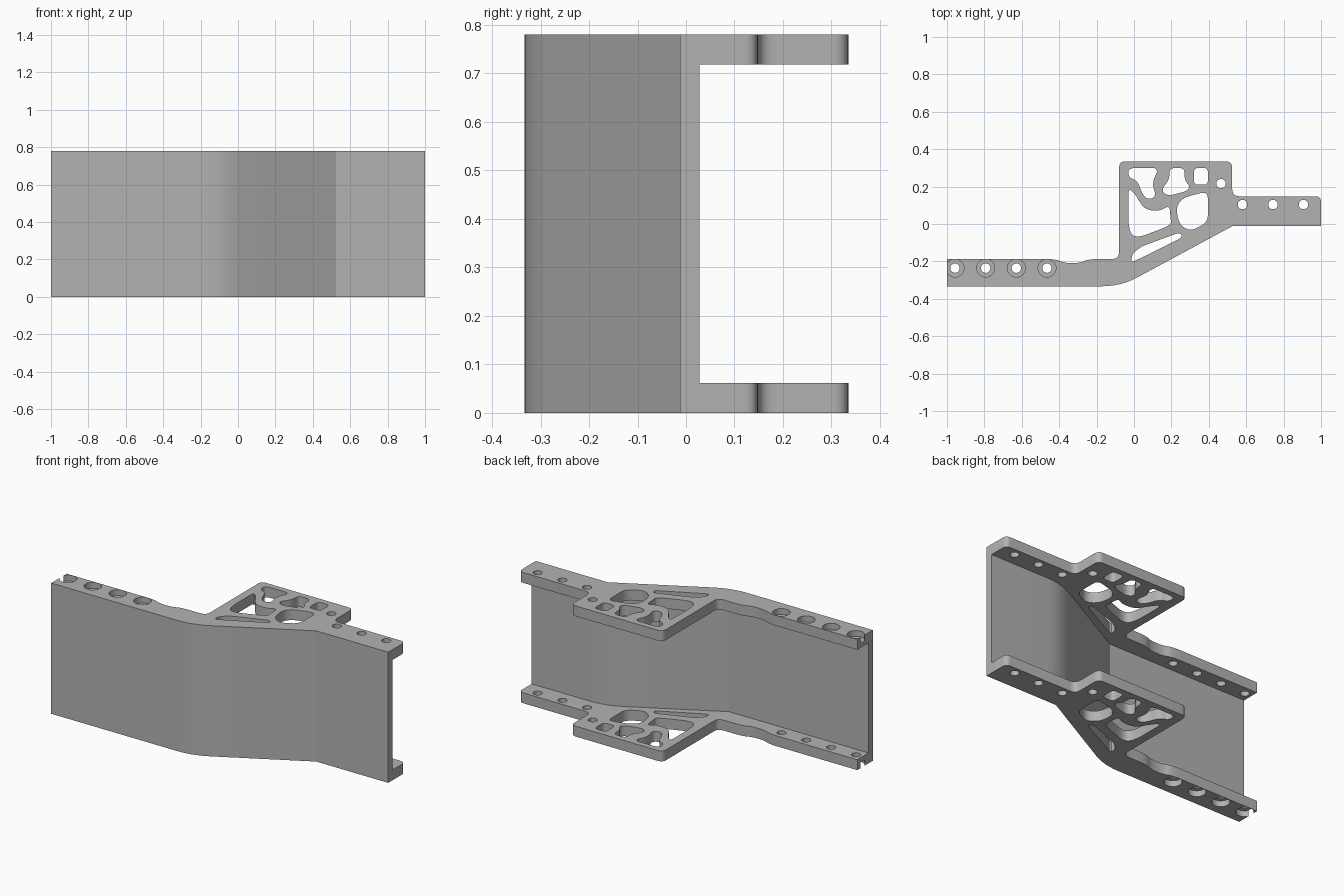
import bpy, bmesh, math
from mathutils import Vector

cube = bpy.data.objects.get("Cube")
if cube:
    bpy.data.objects.remove(cube)

H, FLANGE, BORE = 0.78, 0.062, 0.035

metal = bpy.data.materials.new("plain grey")
metal.use_nodes = True
metal.diffuse_color = (0.45, 0.45, 0.45, 1)
metal.node_tree.nodes["Principled BSDF"].inputs["Base Color"].default_value = (0.45, 0.45, 0.45, 1)


def rounded(points, radius=0.0, steps=6):
    """Closed outline with softened corners; a third value overrides the radius."""
    out = []
    n = len(points)
    for i, p in enumerate(points):
        r = p[2] if len(p) > 2 else radius
        c = Vector(p[:2])
        a, b = Vector(points[i - 1][:2]) - c, Vector(points[(i + 1) % n][:2]) - c
        if r == 0:
            out.append(c)
            continue
        s = c + a.normalized() * min(r, 0.48 * a.length)
        e = c + b.normalized() * min(r, 0.48 * b.length)
        for k in range(steps + 1):
            t = k / steps
            out.append(s * (1 - t) ** 2 + c * 2 * t * (1 - t) + e * t * t)
    return out


def circle(x, y, r, n=32):
    return [Vector((x + r * math.cos(math.tau * i / n), y + r * math.sin(math.tau * i / n)))
            for i in range(n)]


def prisms(name, items):
    """One object made of upright prisms: (outline, bottom, top)."""
    bm = bmesh.new()
    for outline, z0, z1 in items:
        low = [bm.verts.new((p.x, p.y, z0)) for p in outline]
        face = bm.faces.new(low)
        top = bmesh.ops.extrude_face_region(bm, geom=[face])["geom"]
        bmesh.ops.translate(bm, vec=(0, 0, z1 - z0),
                            verts=[v for v in top if isinstance(v, bmesh.types.BMVert)])
    bmesh.ops.recalc_face_normals(bm, faces=bm.faces)
    mesh = bpy.data.meshes.new(name)
    bm.to_mesh(mesh)
    bm.free()
    mesh.materials.append(metal)
    obj = bpy.data.objects.new(name, mesh)
    bpy.context.collection.objects.link(obj)
    return obj


# Stepped bracket outline
outline = rounded([
    (-1, -.333), (-.07, -.333, .1), (.525, -.012), (1, -.012), (1, .148, .03),
    (.525, .148, .04), (.525, .335, .035), (-.08, .335, .035), (-.08, -.187, .04),
    (-.24, -.187, .06), (-.29, -.209, .06), (-.37, -.209, .06), (-.42, -.187, .06),
    (-1, -.187)])
bracket = prisms("bracket", [(outline, 0, H)])

# Open space behind the front wall, between the two flanges
space = rounded([(-1.2, -.293), (-.08, -.293), (.515, .028, .1), (1.2, .028),
                 (1.2, .6), (-1.2, .6)])
pocket = prisms("pocket_cutter", [(space, FLANGE, H - FLANGE)])

# Lightening windows between curved ribs
windows = [
    rounded([(-.03, .30), (.135, .30), (.095, .22), (.12, .145), (.07, .13),
             (.04, .17), (.02, .23), (-.03, .25)], .04),
    rounded([(.19, .30), (.27, .30), (.27, .235), (.30, .20), (.28, .175),
             (.18, .15), (.145, .18), (.19, .24)], .03),
    rounded([(.32, .30), (.395, .30), (.395, .21), (.32, .21)], .025),
    rounded([(.395, .175), (.395, .01), (.30, -.04), (.24, 0), (.225, .09), (.26, .14)], .04),
    rounded([(-.03, .195), (.01, .155), (.05, .085), (.10, .07), (.15, .075), (.19, .10),
             (.195, .03), (.20, 0), (.15, -.025), (.03, -.07), (-.015, -.06), (-.03, 0)], .04),
    rounded([(-.015, -.205), (-.01, -.16), (.04, -.12), (.245, -.045), (.26, -.07),
             (.02, -.19)], .025),
]

# Screw holes, with counterbores on the outer faces of the lower arm
arm = [(-.957 + .164 * i, -.236) for i in range(4)]
tail = [(.58 + .163 * i, .104) for i in range(3)] + [(.465, .216)]
holes = windows + [circle(x, y, .025) for x, y in arm + tail]
through = prisms("hole_cutter", [(o, -.1, H + .1) for o in holes])
bores = prisms("counterbore_cutter",
               [(circle(x, y, .048), z0, z1) for x, y in arm
                for z0, z1 in ((-.1, BORE), (H - BORE, H + .1))])

bpy.context.view_layer.objects.active = bracket
bracket.select_set(True)
for cutter in (pocket, through, bores):
    cutter.hide_render = True
    mod = bracket.modifiers.new(cutter.name, "BOOLEAN")
    mod.operation, mod.solver, mod.object = "DIFFERENCE", "EXACT", cutter
    bpy.ops.object.modifier_apply(modifier=mod.name)
    bpy.data.objects.remove(cutter)

bpy.ops.object.select_all(action="DESELECT")
bracket.select_set(True)
bpy.ops.object.shade_smooth_by_angle(angle=math.radians(25))
